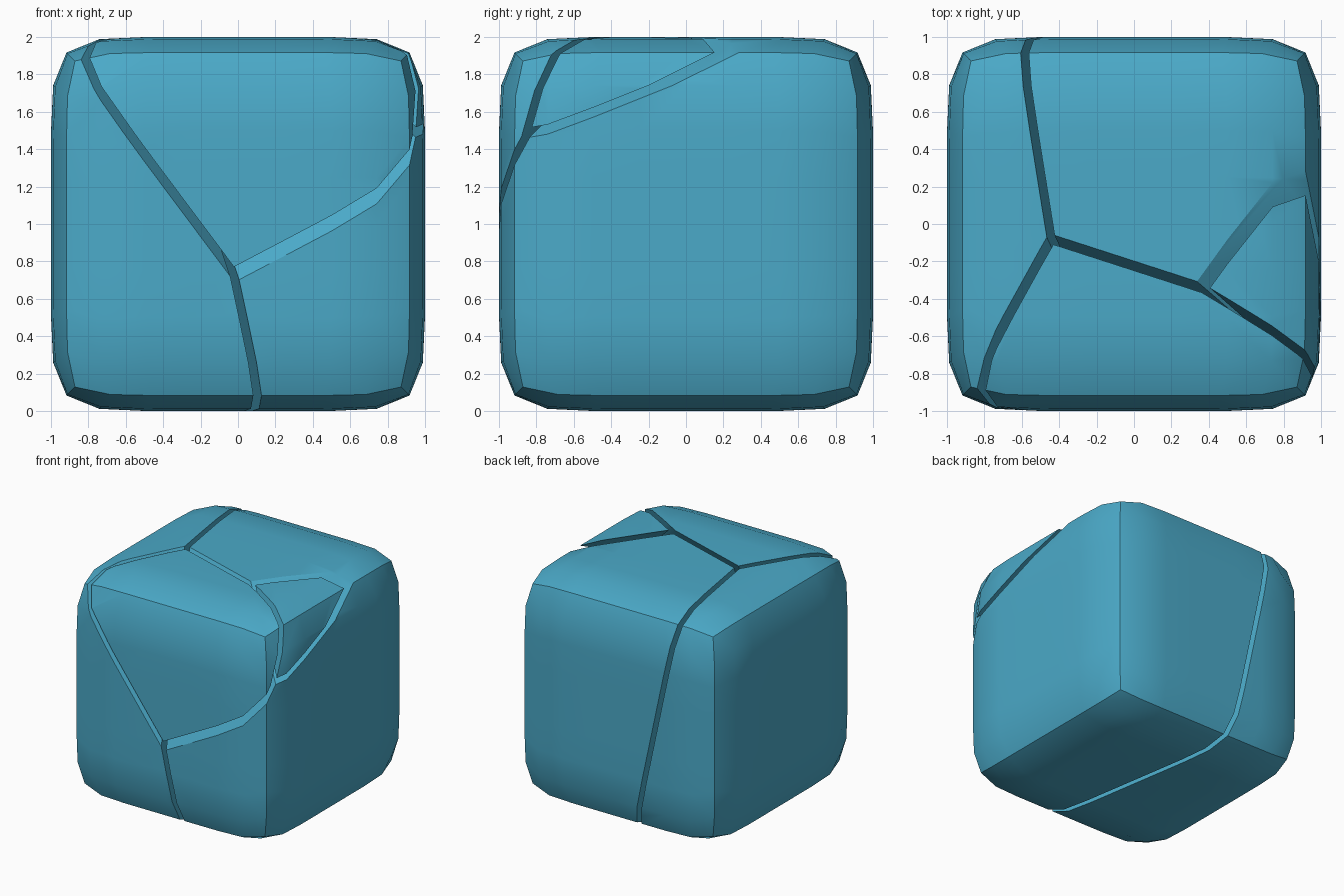
import bpy, bmesh
from mathutils import Vector

if "Cube" in bpy.data.objects:
    bpy.data.objects.remove(bpy.data.objects["Cube"])

GAP = 0.042      # width of the cracks
POWER = 8        # squareness of the rounded block

mat = bpy.data.materials.new("blue_stone")
mat.diffuse_color = (0.07, 0.40, 0.58, 1)
mat.use_nodes = True
mat.node_tree.nodes["Principled BSDF"].inputs["Base Color"].default_value = mat.diffuse_color

# Crack junctions on the surface of the block
front_j = Vector((-0.02, -1.0, 0.73))
top_j = Vector((-0.443, -0.08, 2.0))
corner_top = Vector((0.36, -0.34, 2.0))
corner_side = Vector((0.96, -0.87, 1.47))


def plane(a, b, c, toward):
    """Plane through three points, normal facing the point 'toward'."""
    a, b, c = Vector(a), Vector(b), Vector(c)
    n = (b - a).cross(c - a).normalized()
    return a, (n if n.dot(Vector(toward) - a) > 0 else -n)


# Crack planes between neighbouring pieces; normal faces the second piece
cracks = {
    ("left", "back"): (top_j, Vector((1, 0.161, 0.215)).normalized()),
    ("left", "front"): plane(front_j, (-0.77, -0.99, 1.74), top_j, (0.3, -0.9, 1.8)),
    ("back", "front"): plane(front_j, top_j, corner_top, (0.3, -0.9, 1.8)),
    ("front", "corner"): plane(corner_top, corner_side, (0.74, -0.57, 1.99), (0.9, -0.2, 1.9)),
    ("back", "corner"): plane(corner_top, corner_side, (0.92, 0.23, 1.92), (0.9, -0.3, 1.95)),
}


def rounded_block():
    """Gridded cube pushed onto a superellipsoid."""
    bm = bmesh.new()
    bmesh.ops.create_cube(bm, size=2)
    bmesh.ops.subdivide_edges(bm, edges=bm.edges[:], cuts=7, use_grid_fill=True)
    for v in bm.verts:
        v.co /= sum(abs(c) ** POWER for c in v.co) ** (1 / POWER)
        v.co.z += 1
    return bm


# Each piece is the block trimmed back from all of its cracks
for piece in ("left", "back", "front", "corner"):
    bm = rounded_block()
    for (first, second), (co, n) in cracks.items():
        if piece not in (first, second):
            continue
        out = n if piece == first else -n
        cut = bmesh.ops.bisect_plane(
            bm, geom=bm.verts[:] + bm.edges[:] + bm.faces[:], dist=1e-5,
            plane_co=co - out * GAP / 2, plane_no=out, clear_outer=True)
        rim = [e for e in cut["geom_cut"] if isinstance(e, bmesh.types.BMEdge)]
        bmesh.ops.contextual_create(bm, geom=rim)
    bmesh.ops.recalc_face_normals(bm, faces=bm.faces[:])
    mesh = bpy.data.meshes.new(piece + "_piece")
    bm.to_mesh(mesh)
    bm.free()
    mesh.materials.append(mat)
    obj = bpy.data.objects.new(piece + "_piece", mesh)
    bpy.context.collection.objects.link(obj)
    bpy.ops.object.select_all(action='DESELECT')
    obj.select_set(True)
    bpy.context.view_layer.objects.active = obj
    bpy.ops.object.shade_smooth_by_angle(angle=0.524)
